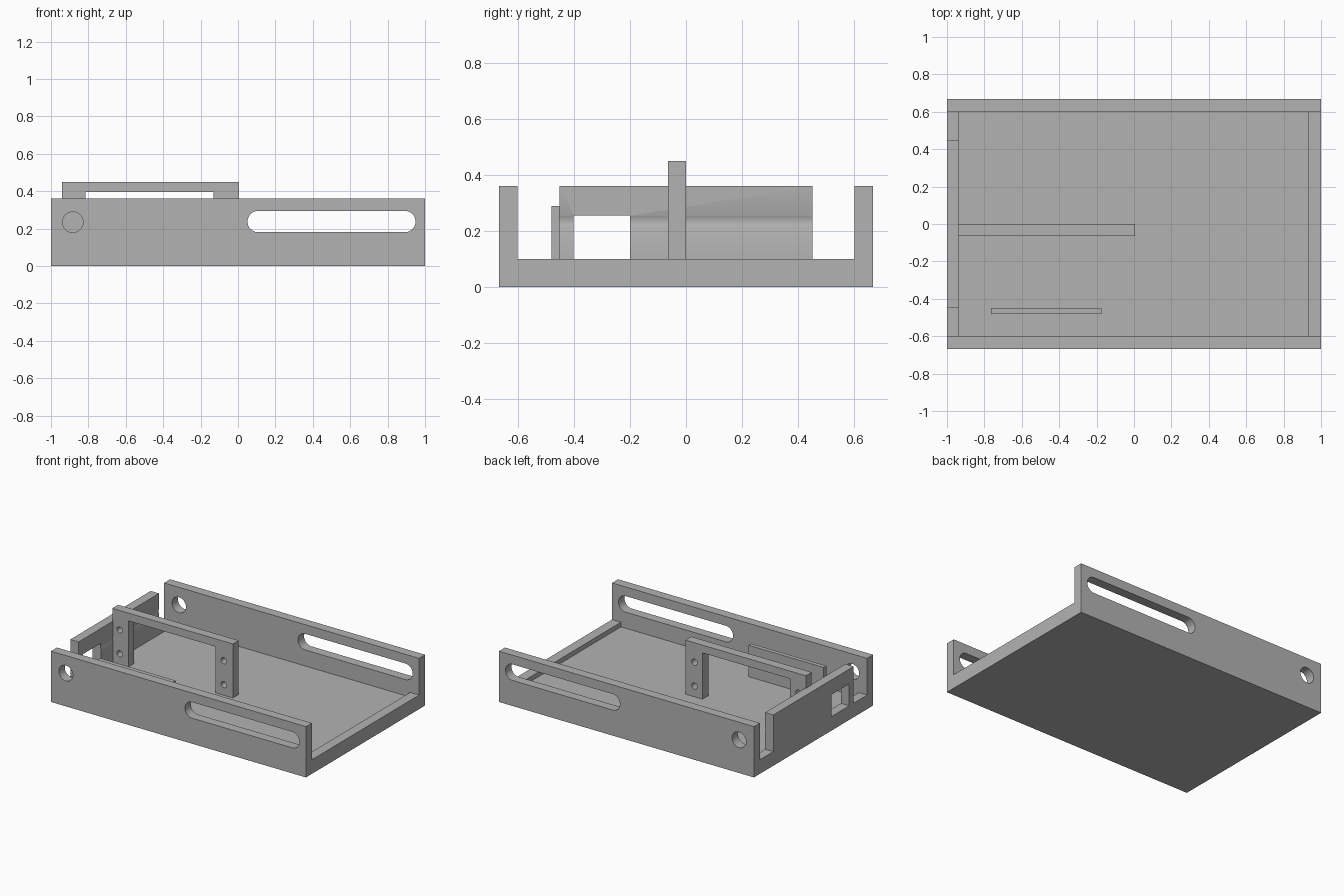
import bpy
import bmesh
from math import cos, sin, pi

default = bpy.data.objects.get("Cube")
if default:
    bpy.data.objects.remove(default, do_unlink=True)

# Single plain grey material
grey = bpy.data.materials.new("plain_grey")
grey.use_nodes = True
colour = (0.45, 0.45, 0.45, 1)
grey.diffuse_color = colour
bsdf = next(n for n in grey.node_tree.nodes if n.type == "BSDF_PRINCIPLED")
bsdf.inputs["Base Color"].default_value = colour


def prism(name, profile, y0, y1):
    """Extrude an x-z outline from y0 to y1."""
    bm = bmesh.new()
    face = bm.faces.new([bm.verts.new((x, y0, z)) for x, z in profile])
    grown = bmesh.ops.extrude_face_region(bm, geom=[face])["geom"]
    verts = [v for v in grown if isinstance(v, bmesh.types.BMVert)]
    bmesh.ops.translate(bm, verts=verts, vec=(0, y1 - y0, 0))
    bmesh.ops.recalc_face_normals(bm, faces=bm.faces)
    mesh = bpy.data.meshes.new(name)
    bm.to_mesh(mesh)
    bm.free()
    mesh.materials.append(grey)
    obj = bpy.data.objects.new(name, mesh)
    bpy.context.collection.objects.link(obj)
    return obj


def box(name, x, y, z):
    return prism(name, [(x[0], z[0]), (x[1], z[0]), (x[1], z[1]), (x[0], z[1])], *y)


def round_slot(x0, x1, z, r, y, n=48):
    """Cutter with round ends; a plain cylinder when x0 equals x1."""
    angles = [(i + 0.5) * 2 * pi / n for i in range(n)]
    outline = [((x1 if cos(a) > 0 else x0) + r * cos(a), z + r * sin(a)) for a in angles]
    return prism("cutter", outline, *y)


def cut(obj, cutters):
    """Subtract every cutter, then remove it."""
    bpy.context.view_layer.objects.active = obj
    for cutter in cutters:
        cutter.hide_render = True
        mod = obj.modifiers.new("cut", "BOOLEAN")
        mod.operation = "DIFFERENCE"
        mod.solver = "EXACT"
        mod.object = cutter
        bpy.ops.object.modifier_apply(modifier=mod.name)
        bpy.data.objects.remove(cutter, do_unlink=True)


def shade(obj):
    bpy.ops.object.select_all(action="DESELECT")
    obj.select_set(True)
    bpy.context.view_layer.objects.active = obj
    bpy.ops.object.shade_smooth_by_angle()


FLOOR, LIP, RIM = 0.067, 0.1, 0.36
HALF_Y, INNER_Y = 0.667, 0.6
THROUGH = (-0.8, 0.8)

# Tray: solid block hollowed out, leaving floor, lips, side walls and end wall
tray = box("tray", (-1, 1), (-HALF_Y, HALF_Y), (0, RIM))
cut(tray, [
    box("cutter", (-0.935, 0.93), (-INNER_Y, INNER_Y), (FLOOR, 0.6)),
    box("cutter", (0.8, 1.2), (-INNER_Y, INNER_Y), (LIP, 0.6)),
    # Notches either side of the end wall, and its window
    box("cutter", (-1.2, -0.8), (0.45, INNER_Y), (LIP, 0.6)),
    box("cutter", (-1.2, -0.8), (-INNER_Y, -0.45), (LIP, 0.6)),
    box("cutter", (-1.2, -0.8), (-0.4, -0.2), (LIP, 0.255)),
    # Long slots and round holes through both side walls
    round_slot(0.108, 0.892, 0.238, 0.057, THROUGH),
    round_slot(-0.883, -0.883, 0.235, 0.055, THROUGH),
])
shade(tray)

# Mounting bracket: bridge with two legs, two screw holes in each leg
bracket = box("mounting_bracket", (-0.94, 0.005), (-0.065, 0), (FLOOR, 0.45))
cut(bracket, [box("cutter", (-0.815, -0.13), (-0.2, 0.2), (0, 0.395))] + [
    round_slot(x, x, z, 0.022, (-0.2, 0.2), 32)
    for x in (-0.882, -0.066) for z in (0.143, 0.312)])
shade(bracket)

# Thin upright plate beside the front wall
box("upright_plate", (-0.765, -0.175), (-0.48, -0.45), (FLOOR, 0.29))
